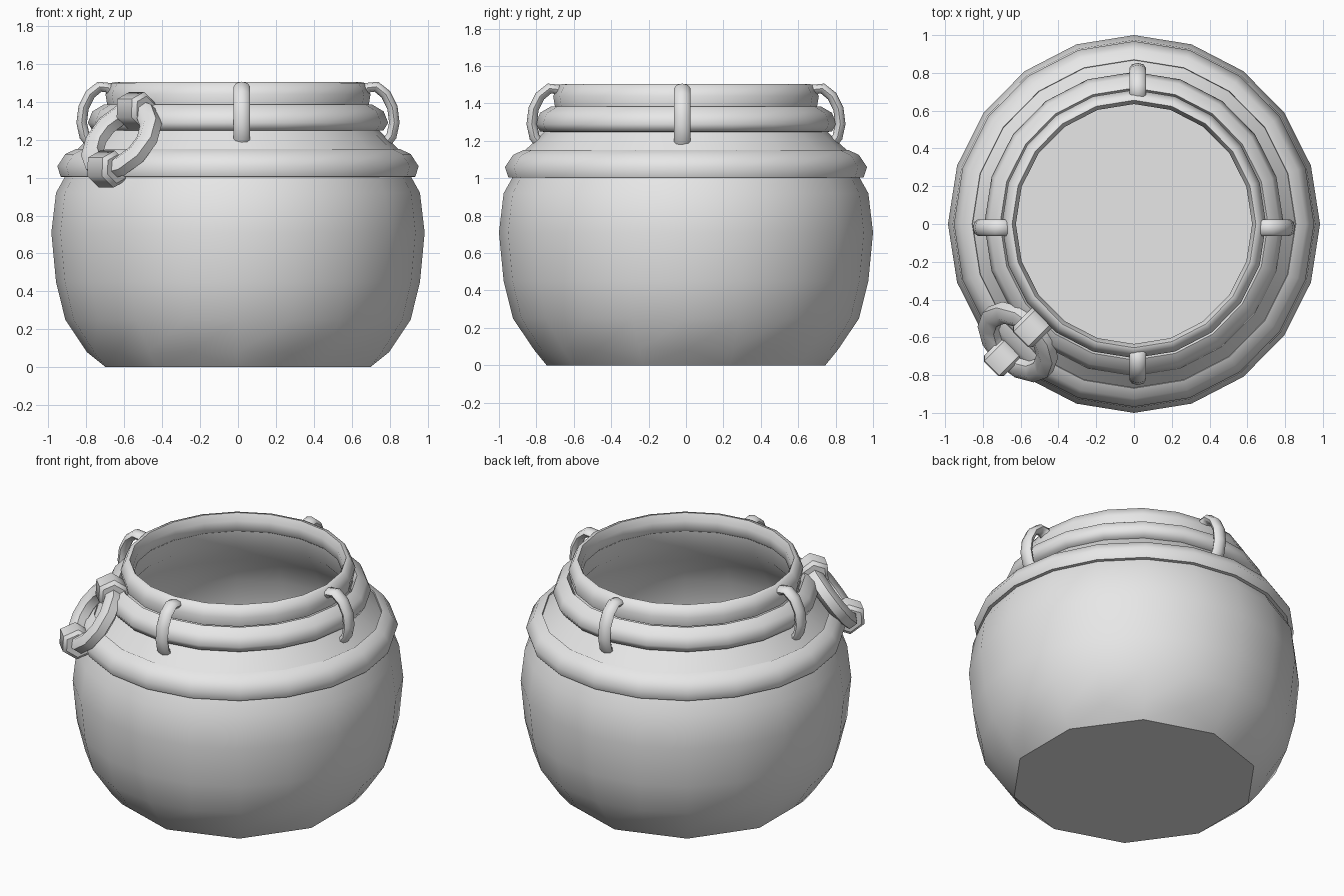
import bpy, bmesh, math
from mathutils import Vector

cube = bpy.data.objects.get("Cube")
if cube:
    bpy.data.objects.remove(cube, do_unlink=True)

SIDES = 20
X_SCALE = 0.985

clay = bpy.data.materials.new("grey_clay")
clay.use_nodes = True
clay.diffuse_color = (0.8, 0.8, 0.8, 1)
clay.node_tree.nodes["Principled BSDF"].inputs["Base Color"].default_value = (0.8, 0.8, 0.8, 1)


def finish(bm, name, angle=60):
    """Turn a bmesh into a named, smooth-shaded object."""
    bmesh.ops.recalc_face_normals(bm, faces=bm.faces)
    mesh = bpy.data.meshes.new(name)
    bm.to_mesh(mesh)
    bm.free()
    mesh.materials.append(clay)
    obj = bpy.data.objects.new(name, mesh)
    bpy.context.collection.objects.link(obj)
    bpy.ops.object.select_all(action='DESELECT')
    obj.select_set(True)
    bpy.context.view_layer.objects.active = obj
    bpy.ops.object.shade_smooth_by_angle(angle=math.radians(angle))
    return obj


def polar(r, step, z):
    a = math.tau * step / SIDES
    return Vector((r * X_SCALE * math.cos(a), r * math.sin(a), z))


def bridge(bm, a, b):
    n = len(a)
    for i in range(n):
        j = (i + 1) % n
        bm.faces.new((a[i], a[j], b[j], b[i]))


def lathe(bm, profile, closed=False):
    rings = [[bm.verts.new(polar(r, i, z)) for i in range(SIDES)] for r, z in profile]
    for a, b in zip(rings, rings[1:]):
        bridge(bm, a, b)
    if closed:
        bridge(bm, rings[-1], rings[0])
    return rings


def sweep(name, path, side, wide, thick, sides=8, closed=False):
    """Sweep an oval along a planar path; side is the plane's normal."""
    bm = bmesh.new()
    rings = []
    n = len(path)
    for i, p in enumerate(path):
        before = path[i - 1] if closed or i else p
        after = path[(i + 1) % n] if closed else path[min(i + 1, n - 1)]
        out = side.cross(after - before).normalized()
        ring = []
        for k in range(sides):
            a = math.tau * k / sides
            ring.append(bm.verts.new(p + side * wide * math.cos(a) + out * thick * math.sin(a)))
        rings.append(ring)
    for a, b in zip(rings, rings[1:]):
        bridge(bm, a, b)
    if closed:
        bridge(bm, rings[-1], rings[0])
    else:
        bm.faces.new(rings[0])
        bm.faces.new(rings[-1])
    return finish(bm, name)


# Pot body: outer wall, mouth, then inner wall down to the floor
outer = [(0.81, 0.08), (0.925, 0.25), (0.975, 0.45), (1.0, 0.71), (0.975, 0.92),
         (0.93, 1.0), (0.9, 1.1), (0.86, 1.15), (0.755, 1.25), (0.70, 1.32), (0.68, 1.42)]
inner = [(0.645, 1.42), (0.66, 1.28), (0.80, 1.12), (0.89, 0.95), (0.94, 0.71),
         (0.91, 0.42), (0.82, 0.18), (0.70, 0.06)]
bm = bmesh.new()
rings = lathe(bm, outer + inner)
bm.faces.new(rings[-1])

# Ten-sided foot joined to the twenty-sided wall by triangles
low = rings[0]
foot = {i: bm.verts.new(polar(0.745, i, 0)) for i in range(1, SIDES, 2)}
for i, v in foot.items():
    bm.faces.new((low[i - 1], low[i], v))
    bm.faces.new((low[i], low[(i + 1) % SIDES], v))
    bm.faces.new((low[(i + 1) % SIDES], foot[(i + 2) % SIDES], v))
bm.faces.new(list(foot.values()))
finish(bm, "pot_body", 38)

# Raised bands around the shoulder, neck and rim
bands = {
    "shoulder_band": [(0.90, 1.0), (0.95, 1.005), (0.968, 1.06), (0.925, 1.125), (0.87, 1.15), (0.85, 1.08)],
    "neck_band": [(0.72, 1.245), (0.78, 1.25), (0.805, 1.29), (0.78, 1.35), (0.72, 1.385), (0.68, 1.32)],
    "rim_band": [(0.66, 1.375), (0.70, 1.38), (0.71, 1.44), (0.68, 1.5), (0.655, 1.505), (0.635, 1.46), (0.635, 1.40)],
}
for name, profile in bands.items():
    bm = bmesh.new()
    lathe(bm, profile, closed=True)
    finish(bm, name)

# Four small loop handles from the rim down to the shoulder
arch = [(0.66, 1.44), (0.685, 1.475), (0.73, 1.48), (0.78, 1.44), (0.815, 1.37),
        (0.825, 1.29), (0.81, 1.22), (0.77, 1.17)]
shift = Vector((0.02, -0.02, 0))
handles = {"left": (1, 0), "right": (-1, 0), "front": (0, -1), "back": (0, 1)}
for name, (dx, dy) in handles.items():
    out = Vector((dx, dy, 0))
    side = Vector((-dy, dx, 0))
    offset = side * side.dot(shift)
    path = [out * r + offset + Vector((0, 0, z)) for r, z in arch]
    sweep(name + "_handle", path, side, 0.044, 0.028)

# Tilted ring resting on the right front shoulder
tangent = Vector((1, -1, 0)).normalized()
up = Vector((0.16, 0.16, 0.32)).normalized()
normal = tangent.cross(up)
centre = Vector((-0.615, -0.625, 1.2))
path = []
for k in range(12):
    a = math.tau * k / 12
    path.append(centre + (tangent * math.cos(a) + up * math.sin(a)) * 0.19)
sweep("tied_ring", path, normal, 0.055, 0.06, 6, closed=True)

# Chunky wraps at the top and bottom of the ring
for name, sign in (("upper_wrap", 1), ("lower_wrap", -1)):
    mid = centre + up * 0.19 * sign
    path = [mid + tangent * d for d in (-0.075, 0.075)]
    wrap = sweep(name, path, normal, 0.105, 0.095, 6)
    bevel = wrap.modifiers.new("soft_edges", 'BEVEL')
    bevel.width = 0.02
    bevel.segments = 1
    bevel.limit_method = 'ANGLE'
    bevel.angle_limit = math.radians(70)
